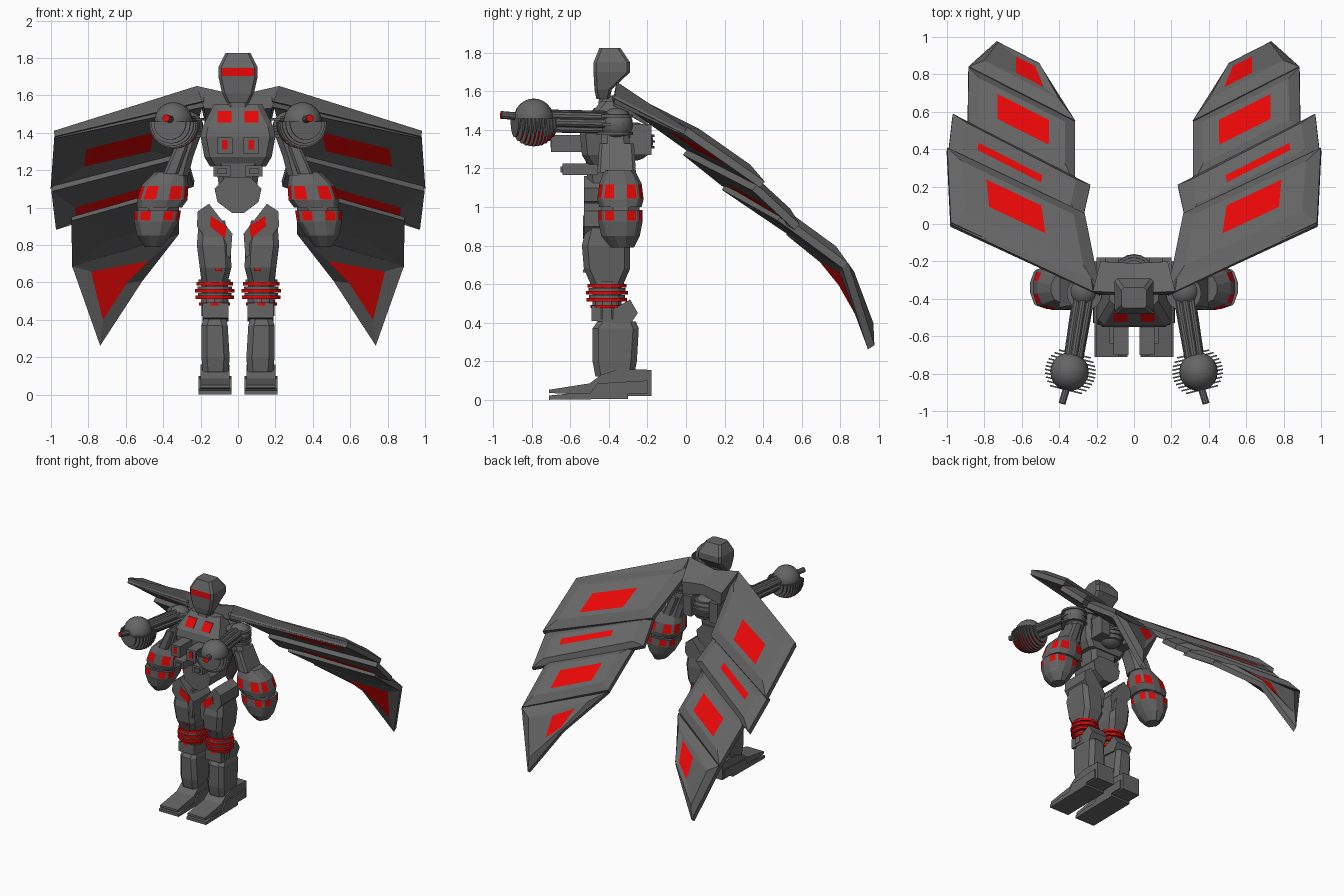
import bpy, bmesh, math
from mathutils import Vector

if "Cube" in bpy.data.objects:
    bpy.data.objects.remove(bpy.data.objects["Cube"])

def material(name, rgb):
    m = bpy.data.materials.new(name)
    m.diffuse_color = (*rgb, 1)
    m.use_nodes = True
    m.node_tree.nodes["Principled BSDF"].inputs["Base Color"].default_value = m.diffuse_color
    return m

GREY = material("dark grey", (0.13, 0.13, 0.13))
RED = material("bright red", (0.8, 0.002, 0.002))

def finish(name, bm, mirror=False, smooth=False):
    bmesh.ops.recalc_face_normals(bm, faces=bm.faces[:])
    me = bpy.data.meshes.new(name)
    bm.to_mesh(me)
    bm.free()
    me.materials.append(GREY)
    me.materials.append(RED)
    if smooth:
        me.polygons.foreach_set("use_smooth", [True] * len(me.polygons))
    ob = bpy.data.objects.new(name, me)
    bpy.context.collection.objects.link(ob)
    if mirror:
        ob.modifiers.new("mirror", 'MIRROR').use_axis[0] = True

def loft(name, rings, mirror=False, red=(), inset=0.02, caps=(0, 0)):
    """Skin rings of points; red lists (band, side) faces that get a red inset."""
    bm = bmesh.new()
    vs = [[bm.verts.new(p) for p in r] for r in rings]
    n = len(rings[0])
    side = {}
    for i in range(len(rings) - 1):
        for j in range(n):
            k = (j + 1) % n
            side[i, j] = bm.faces.new((vs[i][j], vs[i][k], vs[i + 1][k], vs[i + 1][j]))
    for ring, mat in zip((vs[0], vs[-1]), caps):
        bm.faces.new(ring).material_index = mat
    bmesh.ops.recalc_face_normals(bm, faces=bm.faces[:])
    picked = [side[k] for k in red]
    if picked:
        bmesh.ops.inset_individual(bm, faces=picked, thickness=inset)
        for f in picked:
            f.material_index = 1
    finish(name, bm, mirror)

def sec(cx, cy, z, hx, hy, c=0.03):
    """Chamfered rectangle; even sides are flats: 0 front, 2 right, 4 back, 6 left."""
    p = [(-hx + c, -hy), (hx - c, -hy), (hx, -hy + c), (hx, hy - c),
         (hx - c, hy), (-hx + c, hy), (-hx, hy - c), (-hx, -hy + c)]
    return [(cx + x, cy + y, z) for x, y in p]

def sec_split(cx, cy, z, hx, hy, c=0.03, m=0.03, bulge=0.02):
    """Chamfered rectangle whose flats are split in three, middle third pushed out."""
    pts = []
    for k in range(4):
        w, d = (hx, hy) if k % 2 == 0 else (hy, hx)
        for t, o in ((c - w, 0), (-m, bulge), (m, bulge), (w - c, 0)):
            x, y = t, -d - o + bulge
            for _ in range(k):
                x, y = -y, x
            pts.append((cx + x, cy + y, z))
    return pts

def front_prism(name, pts, y0, y1, mirror=True, red=False):
    loft(name, [[(x, y0, z) for x, z in pts], [(x, y1, z) for x, z in pts]],
         mirror, caps=(int(red), 0))

def side_prism(name, pts, x0, x1):
    loft(name, [[(x0, y, z) for y, z in pts], [(x1, y, z) for y, z in pts]], True)

def box(name, x, y, z, red=False):
    front_prism(name, [(x[0], z[0]), (x[1], z[0]), (x[1], z[1]), (x[0], z[1])], *y, True, red)

def rod(name, a, b, r, seg=12, mirror=True, red=None, top=9):
    """Cylinder from a to b, flattened above height top."""
    a, b = Vector(a), Vector(b)
    bm = bmesh.new()
    bmesh.ops.create_cone(bm, cap_ends=True, segments=seg, radius1=r, radius2=r, depth=(b - a).length)
    rot = (b - a).to_track_quat('Z', 'Y')
    for v in bm.verts:
        v.co = rot @ v.co + (a + b) / 2
    if top < 9:
        bmesh.ops.bisect_plane(bm, geom=bm.verts[:] + bm.edges[:] + bm.faces[:],
                               plane_co=(0, 0, top), plane_no=(0, 0, 1), clear_outer=True)
        bmesh.ops.holes_fill(bm, edges=bm.edges[:])
    for f in bm.faces:
        f.material_index = int(bool(red and red(f.calc_center_median())))
    finish(name, bm, mirror)

def ball(name, c, r, mirror=True):
    bm = bmesh.new()
    bmesh.ops.create_uvsphere(bm, u_segments=20, v_segments=12, radius=r)
    bmesh.ops.translate(bm, verts=bm.verts[:], vec=c)
    finish(name, bm, mirror, True)

def wing_strip(name, corners, top, under=None):
    """Raised slanted panel; top and under are the uv corners of the red patches."""
    a, b, c, d = (Vector(p) for p in corners)
    n = (b - d).cross(c - a).normalized()
    n = n if n.z > 0 else -n
    def ring(uv, h):
        return [(a.lerp(b, u)).lerp(d.lerp(c, u), v) + n * h for u, v in uv]
    rect = lambda u0, u1, v0, v1: [(u0, v0), (u1, v0), (u1, v1), (u0, v1)]
    edge = rect(0, 1, 0, 1)
    loft(name, [ring(under or rect(.3, .7, .3, .7), -.015), ring(edge, -.025), ring(edge, .015),
                ring(rect(.1, .9, .2, .85), .05), ring(rect(*top), .05)],
         True, caps=(int(under is not None), 1))

# Head with visor
loft("head", [sec(0, -.43, 1.56, .06, .035, .015), sec(0, -.43, 1.61, .085, .045, .015),
              sec(0, -.385, 1.70, .105, .095, .016), sec(0, -.385, 1.75, .105, .095, .016),
              sec(0, -.395, 1.825, .068, .055, .015)], red=[(2, 0)], inset=.004)
loft("neck", [sec(0, -.40, 1.48, .07, .06), sec(0, -.41, 1.58, .05, .04, .015)])

# Wings: root yoke and four overlapping strips per side
loft("wing_root", [[(0, -.37, 1.60), (0, -.37, 1.52), (0, -.21, 1.46), (0, -.21, 1.54)],
                   [(.22, -.36, 1.65), (.18, -.38, 1.53), (.17, -.20, 1.42), (.18, -.20, 1.52)]], True)
wing_strip("wing_strip_upper", [(.18, -.37, 1.59), (.98, 0, 1.40), (1, .40, 1.12), (.265, .05, 1.29)],
           (.34, .73, .4, .76), [(.3, .4), (.77, .42), (.77, .75), (.3, .75)])
wing_strip("wing_strip_second", [(.28, 0, 1.29), (.995, .36, 1.105), (.97, .58, .90), (.235, .2, 1.13)],
           (.33, .8, .35, .53), [(.25, .62), (.85, .62), (.85, .95), (.25, .95)])
wing_strip("wing_strip_third", [(.315, .20, 1.11), (.89, .49, .95), (.885, .83, .70), (.315, .54, .88)],
           (.25, .73, .36, .75))
wing_strip("wing_strip_tip", [(.315, .54, .87), (.885, .83, .70), (.735, .965, .275), (.51, .85, .62)],
           (.24, .56, .3, .72), [(.2, .4), (.85, .15), (.85, .8), (.45, .58)])
loft("wing_leading_edge", [[(.22, -.36, 1.65), (.17, -.38, 1.54), (.24, -.22, 1.50)],
                           [(.985, 0, 1.41), (.975, -.01, 1.37), (.97, .06, 1.37)]], True)

# Torso, with two lights on the sloping upper chest
loft("chest", [sec(0, -.41, 1.22, .15, .10), sec(0, -.42, 1.27, .18, .12), sec(0, -.42, 1.38, .20, .13),
               sec(0, -.42, 1.43, .19, .12), sec(0, -.38, 1.55, .13, .06)])
slit = [(.035, -.519, 1.455), (.11, -.519, 1.455), (.11, -.469, 1.515), (.035, -.469, 1.515)]
loft("chest_light", [[(x, y + o, z) for x, y, z in slit] for o in (-.006, .003)], True, caps=(1, 0))
box("chest_block", (.03, .11), (-.70, -.50), (1.285, 1.375))
box("chest_block_light", (.055, .085), (-.704, -.70), (1.31, 1.36), red=True)
box("belly_block", (.04, .13), (-.64, -.46), (1.165, 1.225))
box("belly_block_plate", (.06, .11), (-.65, -.64), (1.18, 1.21))
loft("waist", [sec(0, -.42, 1.10, .10, .09), sec(0, -.42, 1.24, .12, .10)])
front_prism("pelvis", [(-.07, 1.16), (.07, 1.16), (.125, 1.10), (.11, 1.03), (.03, .97),
                       (-.03, .97), (-.11, 1.03), (-.125, 1.10)], -.53, -.31, False)

# Back thruster with rings and side packs
ball("back_thruster", (0, -.27, 1.34), .10, False)
for i in range(5):
    z = 1.28 + i * .03
    r = math.sqrt(.012 - (z - 1.34) ** 2)
    rod("thruster_ring", (0, -.27, z - .006), (0, -.27, z + .006), r, 18, mirror=False)
box("back_pack", (.08, .155), (-.32, -.18), (1.27, 1.43))

# Shoulder cannons: rods, ball and half-disc fins below
for dx, z in [(-.04, 1.44), (.04, 1.44), (-.035, 1.475), (.035, 1.475), (0, 1.41), (0, 1.485)]:
    rod("cannon_rod", (.255 + dx, -.30, z - .01), (.33 + dx * .8, -.76, z), .022, 10)
ball("shoulder_ball", (.27, -.36, 1.43), .085)
for i in range(3):
    z = 1.375 + i * .045
    rod("shoulder_ring", (.265, -.37, z), (.265, -.37, z + .015), .095, 16)
ball("cannon_ball", (.345, -.79, 1.46), .103)
for i in range(11):
    t = (i - 5) * .019
    r = math.sqrt(.0185 - t * t * 1.2)
    c = Vector((.34 + t * -.25, -.79 + t, 1.45))
    d = Vector((-.001, .004, 0))
    rod("cannon_fin", c - d, c + d, r, 28, red=lambda p: 1.2 < p.z < 1.38, top=1.46)
rod("cannon_muzzle", (.355, -.86, 1.47), (.385, -.96, 1.478), .02, 10, red=lambda p: p.y < -.955)

# Arms
loft("upper_arm", [sec(.33, -.35, 1.17, .065, .08), sec(.30, -.36, 1.27, .06, .075),
                   sec(.245, -.37, 1.41, .055, .07)], True)
loft("arm_plate", [sec(.36, -.36, 1.18, .04, .10, .015), sec(.30, -.36, 1.33, .035, .09, .015)], True)
lights = [j for j in range(16) if j % 4 in (0, 2)]
loft("forearm", [sec_split(.42, -.34, 1.00, .12, .11), sec_split(.405, -.34, 1.04, .135, .12),
                 sec_split(.39, -.34, 1.12, .125, .11), sec_split(.36, -.345, 1.19, .085, .08, .02, .02)],
     True, [(1, j) for j in lights], .006)
loft("hand", [sec_split(.455, -.33, .79, .045, .06, .015, .015), sec_split(.45, -.34, .85, .09, .10),
              sec_split(.435, -.34, .925, .12, .115), sec_split(.43, -.34, .985, .125, .115)],
     True, [(2, j) for j in lights], .007)
loft("wrist", [sec(.43, -.34, .97, .11, .10, .06), sec(.42, -.34, 1.02, .11, .10, .06)], True)

# Legs: hip plate, thigh, ringed knee, shin, foot
front_prism("hip_plate", [(.155, 1.02), (.215, .98), (.22, .90), (.15, .81), (.04, .73), (.03, .86)], -.53, -.30)
front_prism("hip_light", [(.06, .90), (.145, .955), (.15, .90), (.07, .835)], -.535, -.529, red=True)
loft("thigh", [sec(.125, -.41, .60, .07, .085), sec(.12, -.41, .68, .085, .12),
               sec(.13, -.415, .80, .09, .125), sec(.14, -.41, .93, .07, .10)], True)
box("knee_light", (.085, .12), (-.535, -.50), (.66, .675), red=True)
rod("knee_core", (.125, -.41, .42), (.125, -.41, .63), .075, 10)
for i, r in enumerate((.085, .105, .108, .10)):
    z = .475 + i * .036
    rod("knee_ring", (.125, -.41, z), (.125, -.41, z + .018), r, 14, red=lambda p: True)
    rod("knee_spacer", (.125, -.41, z + .018), (.125, -.41, z + .032), r * .88, 14)
side_prism("knee_guard", [(-.49, .41), (-.49, .49), (-.38, .47), (-.29, .52), (-.25, .45), (-.29, .39)], .05, .19)
loft("shin", [sec(.12, -.37, .12, .07, .10), sec(.12, -.37, .20, .075, .115),
              sec(.125, -.365, .37, .07, .12), sec(.125, -.36, .405, .06, .10)], True)
side_prism("foot", [(-.18, .02), (-.18, .155), (-.34, .16), (-.44, .13), (-.50, .085),
                    (-.71, .052), (-.71, .035), (-.60, .03), (-.35, .02)], .045, .20)
side_prism("sole", [(-.71, 0), (-.71, .022), (-.58, .035), (-.30, .035), (-.30, .005)], .035, .21)
side_prism("ankle_side", [(-.50, .03), (-.46, .085), (-.20, .10), (-.20, .03)], .035, .21)
